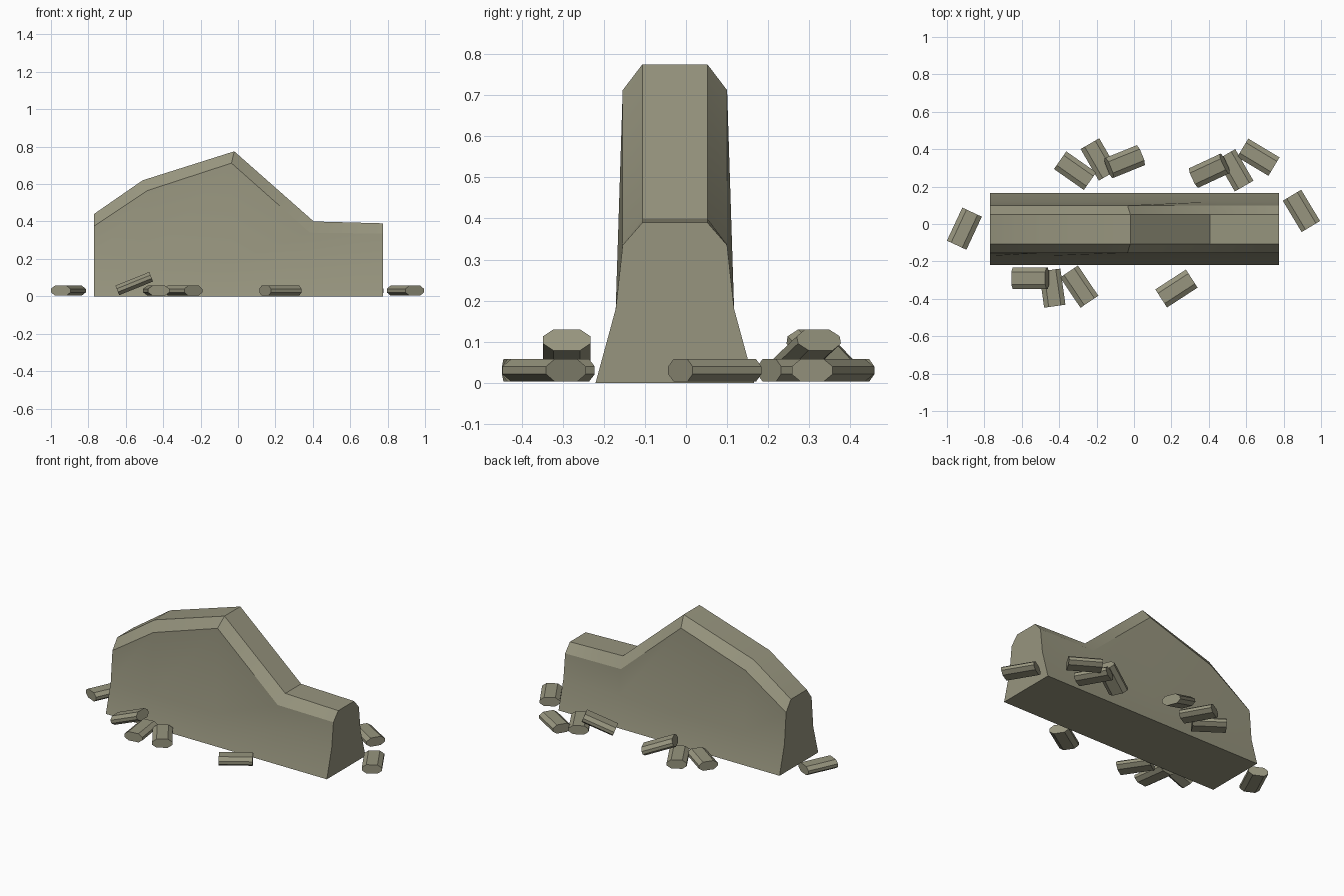
import bpy, bmesh, math
from mathutils import Matrix

if "Cube" in bpy.data.objects:
    bpy.data.objects.remove(bpy.data.objects["Cube"], do_unlink=True)

stone = bpy.data.materials.new("olive_grey_stone")
stone.use_nodes = True
COLOUR = (0.31, 0.30, 0.21, 1)
stone.diffuse_color = COLOUR
stone.node_tree.nodes["Principled BSDF"].inputs["Base Color"].default_value = COLOUR


def loft(name, rings):
    """Skin a row of closed rings and cap both ends."""
    bm = bmesh.new()
    rows = [[bm.verts.new(p) for p in ring] for ring in rings]
    n = len(rows[0])
    for a, b in zip(rows, rows[1:]):
        for i in range(n):
            j = (i + 1) % n
            bm.faces.new((a[i], a[j], b[j], b[i]))
    bm.faces.new(rows[0])
    bm.faces.new(rows[-1])
    bmesh.ops.recalc_face_normals(bm, faces=bm.faces[:])
    mesh = bpy.data.meshes.new(name)
    bm.to_mesh(mesh)
    bm.free()
    mesh.materials.append(stone)
    obj = bpy.data.objects.new(name, mesh)
    bpy.context.collection.objects.link(obj)
    bpy.ops.object.select_all(action='DESELECT')
    obj.select_set(True)
    bpy.context.view_layer.objects.active = obj
    bpy.ops.object.shade_smooth_by_angle(angle=math.radians(30))
    return obj


# Broken wall: flared foot, upright body, bevelled crest
MID_Y = -0.027
crest = [(-0.77, 0.44), (-0.51, 0.62), (-0.02, 0.775), (0.405, 0.40), (0.775, 0.39)]
shoulder = [(-0.77, 0.375), (-0.485, 0.565), (-0.035, 0.712), (0.385, 0.34), (0.775, 0.335)]
rings = []
for (cx, cz), (sx, sz) in zip(crest, shoulder):
    half = [(sx, 0.193, 0), (sx, 0.144, 0.18), (sx, 0.127, sz), (cx, 0.079, cz)]
    rings.append([(x, MID_Y - w, z) for x, w, z in half]
                 + [(x, MID_Y + w, z) for x, w, z in reversed(half)])
loft("broken_wall", rings)

# Fallen bricks: octagonal bars lying flat or leaning on another
LENGTH, WIDTH, HEIGHT = 0.195, 0.115, 0.055


def brick(name, x, y, turn, tilt=0):
    w, h = WIDTH / 2, HEIGHT / 2
    cw, ch = w - 0.025, h - 0.018
    section = [(-w, -ch), (-cw, -h), (cw, -h), (w, -ch),
               (w, ch), (cw, h), (-cw, h), (-w, ch)]
    obj = loft(name, [[(s * LENGTH / 2, a, b) for a, b in section] for s in (-1, 1)])
    z = 0.068 if tilt else 0.003 + h
    obj.matrix_world = (Matrix.Translation((x, y, z))
                        @ Matrix.Rotation(math.radians(turn), 4, 'Z')
                        @ Matrix.Rotation(math.radians(-tilt), 4, 'Y'))


flat = [(-0.907, -0.025, 65), (0.895, 0.07, -59), (0.665, 0.357, -31),
        (0.54, 0.287, -60), (-0.187, 0.345, -60), (-0.315, 0.285, -35),
        (-0.437, -0.343, -82), (-0.293, -0.335, -56), (0.227, -0.345, 33)]
leaning = [(0.403, 0.285, 25, 22), (-0.05, 0.333, 22, -22), (-0.555, -0.29, 0, 22)]
for i, spec in enumerate(flat):
    brick(f"flat_brick_{i + 1}", *spec)
for i, spec in enumerate(leaning):
    brick(f"leaning_brick_{i + 1}", *spec)
